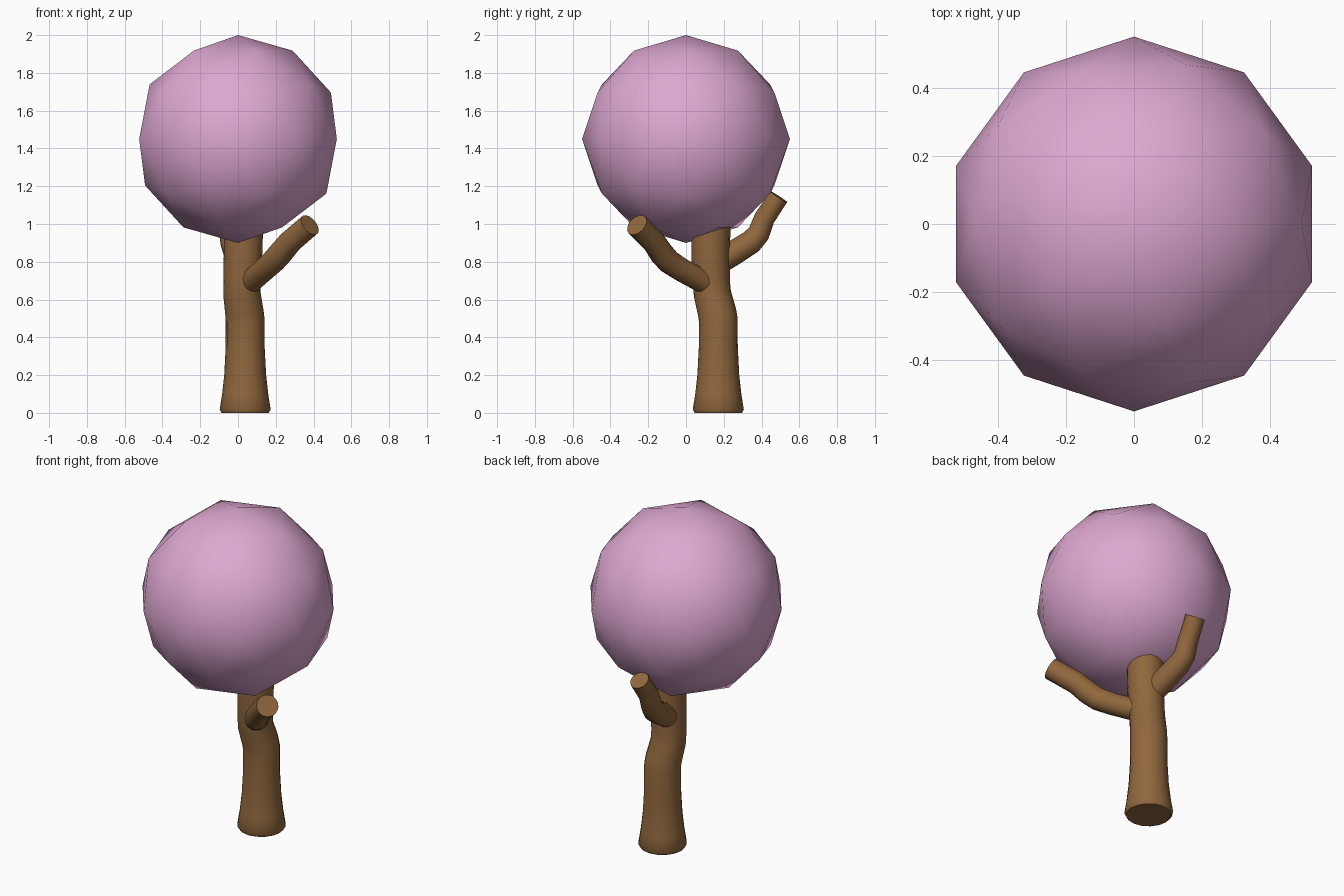
import bpy, math

if "Cube" in bpy.data.objects:
    bpy.data.objects.remove(bpy.data.objects["Cube"])


def material(name, rgb):
    m = bpy.data.materials.new(name)
    m.diffuse_color = (*rgb, 1.0)
    m.use_nodes = True
    m.node_tree.nodes["Principled BSDF"].inputs["Base Color"].default_value = m.diffuse_color
    return m


pink = material("blossom_pink", (0.73, 0.39, 0.64))
brown = material("bark_brown", (0.28, 0.135, 0.047))


def limb(name, points):
    """Round capped tube through (x, y, z, radius) points."""
    curve = bpy.data.curves.new(name, "CURVE")
    curve.dimensions = "3D"
    curve.bevel_depth = 1.0
    curve.bevel_resolution = 6
    curve.use_fill_caps = True
    spline = curve.splines.new("POLY")
    spline.points.add(len(points) - 1)
    for p, (x, y, z, r) in zip(spline.points, points):
        p.co = (x, y, z, 1)
        p.radius = r
    obj = bpy.data.objects.new(name, curve)
    bpy.context.collection.objects.link(obj)
    bpy.ops.object.select_all(action="DESELECT")
    obj.select_set(True)
    bpy.context.view_layer.objects.active = obj
    bpy.ops.object.convert(target="MESH")
    obj = bpy.context.object
    obj.data.materials.clear()
    obj.data.materials.append(brown)
    bpy.ops.object.shade_smooth_by_angle(angle=math.radians(50))
    return obj


# Trunk: flared foot, slight kink halfway up
limb("trunk", [
    (0.038, 0.171, 0.00, 0.125), (0.038, 0.171, 0.018, 0.135),
    (0.038, 0.171, 0.10, 0.122), (0.038, 0.171, 0.20, 0.111),
    (0.038, 0.171, 0.35, 0.103), (0.038, 0.171, 0.49, 0.103),
    (0.034, 0.165, 0.53, 0.102), (0.021, 0.140, 0.63, 0.099),
    (0.021, 0.133, 0.70, 0.099), (0.027, 0.130, 0.85, 0.102),
    (0.030, 0.133, 0.99, 0.103)])

# Front branch, rising to the right
limb("front_branch", [
    (0.060, 0.100, 0.69, 0.062), (0.135, -0.02, 0.755, 0.062),
    (0.185, -0.09, 0.80, 0.064), (0.225, -0.13, 0.845, 0.065),
    (0.275, -0.17, 0.905, 0.063), (0.380, -0.26, 0.995, 0.062)])

# Back branch
limb("back_branch", [
    (0.01, 0.15, 0.785, 0.066), (-0.01, 0.25, 0.845, 0.066),
    (-0.03, 0.345, 0.905, 0.064), (-0.04, 0.385, 0.95, 0.060),
    (-0.04, 0.415, 1.03, 0.056), (-0.03, 0.49, 1.145, 0.055)])

# Faceted round crown with smooth shading
bpy.ops.mesh.primitive_ico_sphere_add(subdivisions=2, radius=0.55, location=(0, 0, 1.45))
crown = bpy.context.object
crown.name = "crown"
crown.data.materials.append(pink)
bpy.ops.object.shade_smooth()
